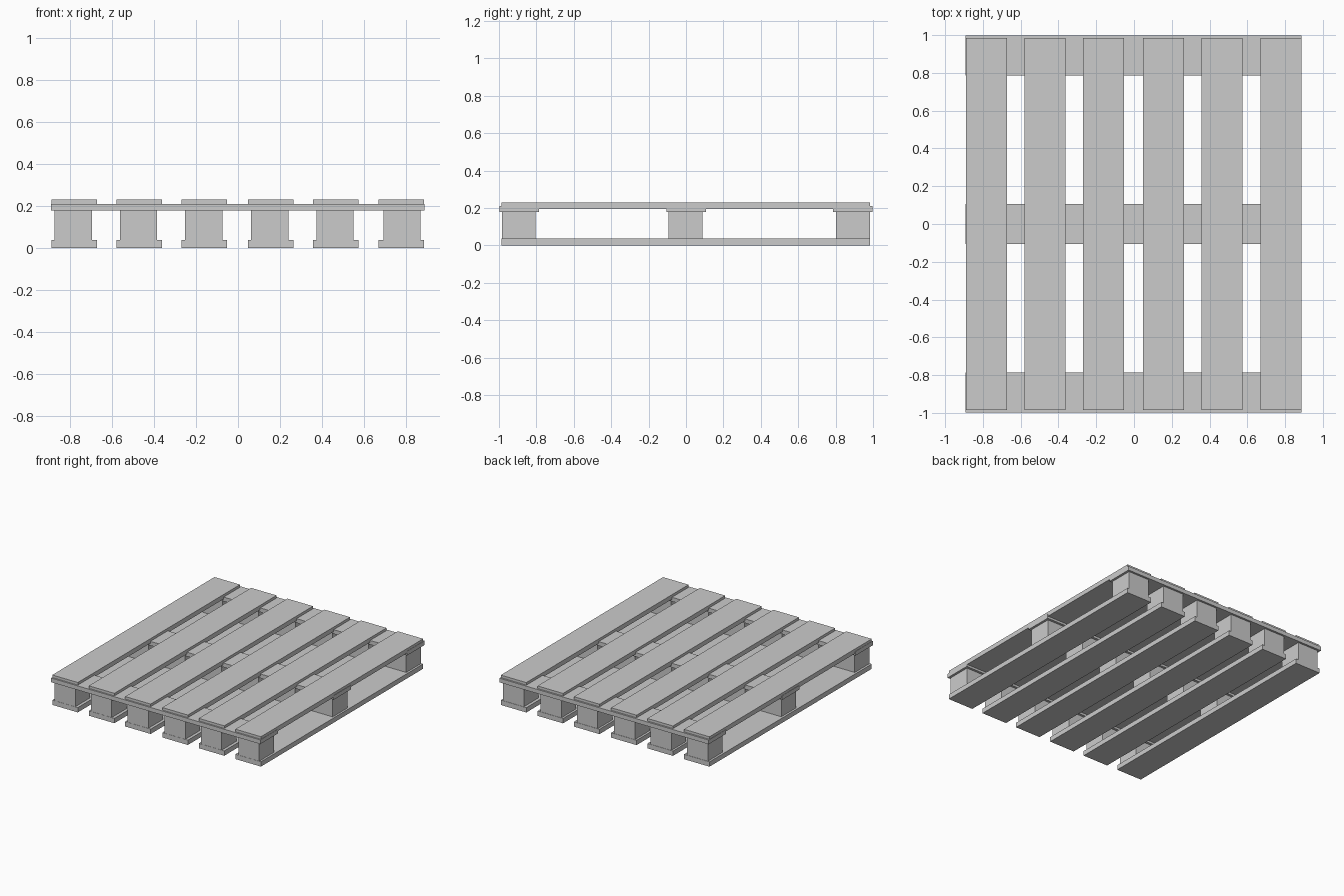
import bpy

if "Cube" in bpy.data.objects:
    bpy.data.objects.remove(bpy.data.objects["Cube"])


def box(name, x, y, z):
    """Add a box from (min, max) ranges on each axis."""
    bpy.ops.mesh.primitive_cube_add(
        size=1, location=[(a + b) / 2 for a, b in (x, y, z)])
    ob = bpy.context.object
    ob.name = name
    ob.scale = [b - a for a, b in (x, y, z)]
    bpy.ops.object.transform_apply(location=False, rotation=False, scale=True)
    return ob


def span(center, width):
    return (center - width / 2, center + width / 2)


board_xs = [-0.781, -0.470, -0.161, 0.155, 0.465, 0.777]
block_xs = [-0.784, -0.474, -0.163, 0.152, 0.462, 0.781]
cross_ys = [-0.891, 0.001, 0.892]
block_ys = [-0.894, -0.002, 0.892]
board_y = (-0.986, 0.985)

# Long deck boards, top and bottom
for i, x in enumerate(board_xs, 1):
    box(f"top_board_{i}", span(x, 0.217), board_y, (0.195, 0.23))
    box(f"bottom_board_{i}", span(x, 0.217), board_y, (0.0, 0.037))

# Cross boards, partly let into the deck boards
for i, y in enumerate(cross_ys, 1):
    box(f"cross_board_{i}", (-0.892, 0.888), span(y, 0.212), (0.178, 0.21))

# Spacer blocks between the bottom boards and the cross boards
for i, x in enumerate(block_xs, 1):
    for j, y in enumerate(block_ys, 1):
        box(f"spacer_block_{i}_{j}", span(x, 0.178), span(y, 0.181), (0.036, 0.18))
